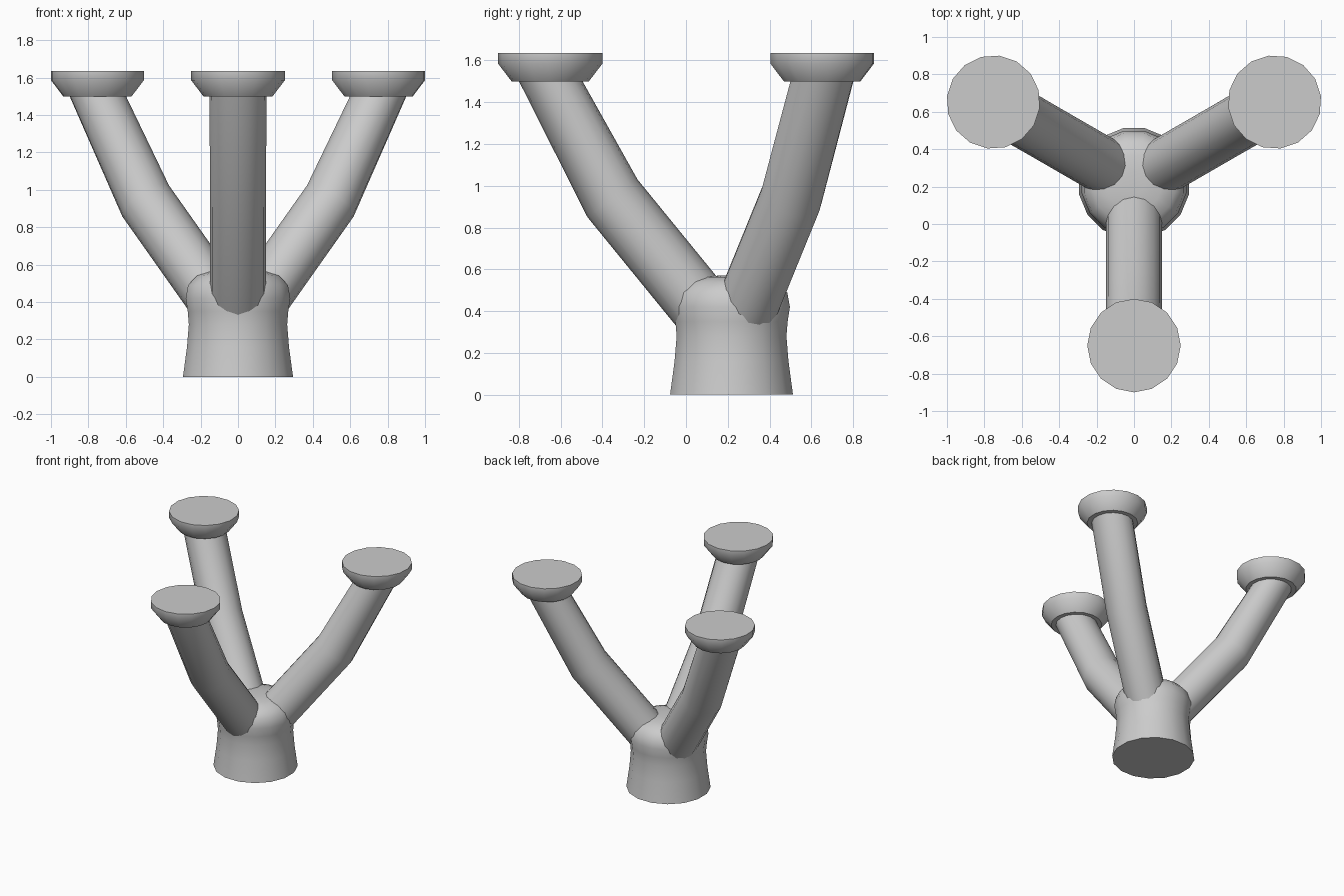
import bpy, bmesh
from math import pi, sin, cos, radians
from mathutils import Vector, Matrix

if "Cube" in bpy.data.objects:
    bpy.data.objects.remove(bpy.data.objects["Cube"])

SIDES = 16
CENTRE = Vector((0, 0.218, 0))   # trunk axis

grey = bpy.data.materials.new("light grey")
grey.use_nodes = True
colour = (0.6, 0.6, 0.6, 1)
grey.diffuse_color = colour
grey.node_tree.nodes["Principled BSDF"].inputs["Base Color"].default_value = colour


def loft(name, rings, matrix, start=0.0):
    """Skin rings of (centre, radius, tilt towards -y), capping both ends."""
    bm = bmesh.new()
    loops = []
    for centre, radius, tilt in rings:
        turn = Matrix.Rotation(radians(tilt), 3, 'X')
        loop = []
        for i in range(SIDES):
            a = start + 2 * pi * i / SIDES
            loop.append(bm.verts.new(Vector(centre) + turn @ Vector((radius * cos(a), radius * sin(a), 0))))
        loops.append(loop)
    for low, high in zip(loops, loops[1:]):
        for i in range(SIDES):
            j = (i + 1) % SIDES
            bm.faces.new((low[i], low[j], high[j], high[i]))
    bm.faces.new(loops[0][::-1])
    bm.faces.new(loops[-1])
    mesh = bpy.data.meshes.new(name)
    bm.to_mesh(mesh)
    bm.free()
    mesh.materials.append(grey)
    obj = bpy.data.objects.new(name, mesh)
    bpy.context.collection.objects.link(obj)
    obj.matrix_world = matrix
    bpy.ops.object.select_all(action='DESELECT')
    obj.select_set(True)
    bpy.context.view_layer.objects.active = obj
    bpy.ops.object.shade_smooth_by_angle(angle=radians(46))
    return obj


# Trunk: flared foot, slight waist and rounded top
profile = [(0.30, 0), (0.278, 0.16), (0.268, 0.28), (0.274, 0.35), (0.285, 0.42),
           (0.272, 0.49), (0.225, 0.54), (0.15, 0.563), (0.06, 0.57)]
loft("trunk", [((0, 0, z), r, 0) for r, z in profile],
     Matrix.Translation(CENTRE), pi / SIDES)

# Three bent branches, each ending in a flared cup
REACH = 0.868
for side, angle in (("front", 0), ("left", 120), ("right", -120)):
    place = Matrix.Translation(CENTRE) @ Matrix.Rotation(radians(angle), 4, 'Z')
    loft(side + "_branch", [((0, -0.04, 0.29), 0.15, 39),
                            ((0, -0.57, 0.94), 0.15, 37),
                            ((0, -REACH, 1.505), 0.152, 0)], place)
    loft(side + "_cup", [((0, -REACH, 1.5), 0.185, 0),
                         ((0, -REACH, 1.585), 0.25, 0),
                         ((0, -REACH, 1.635), 0.25, 0)], place)
